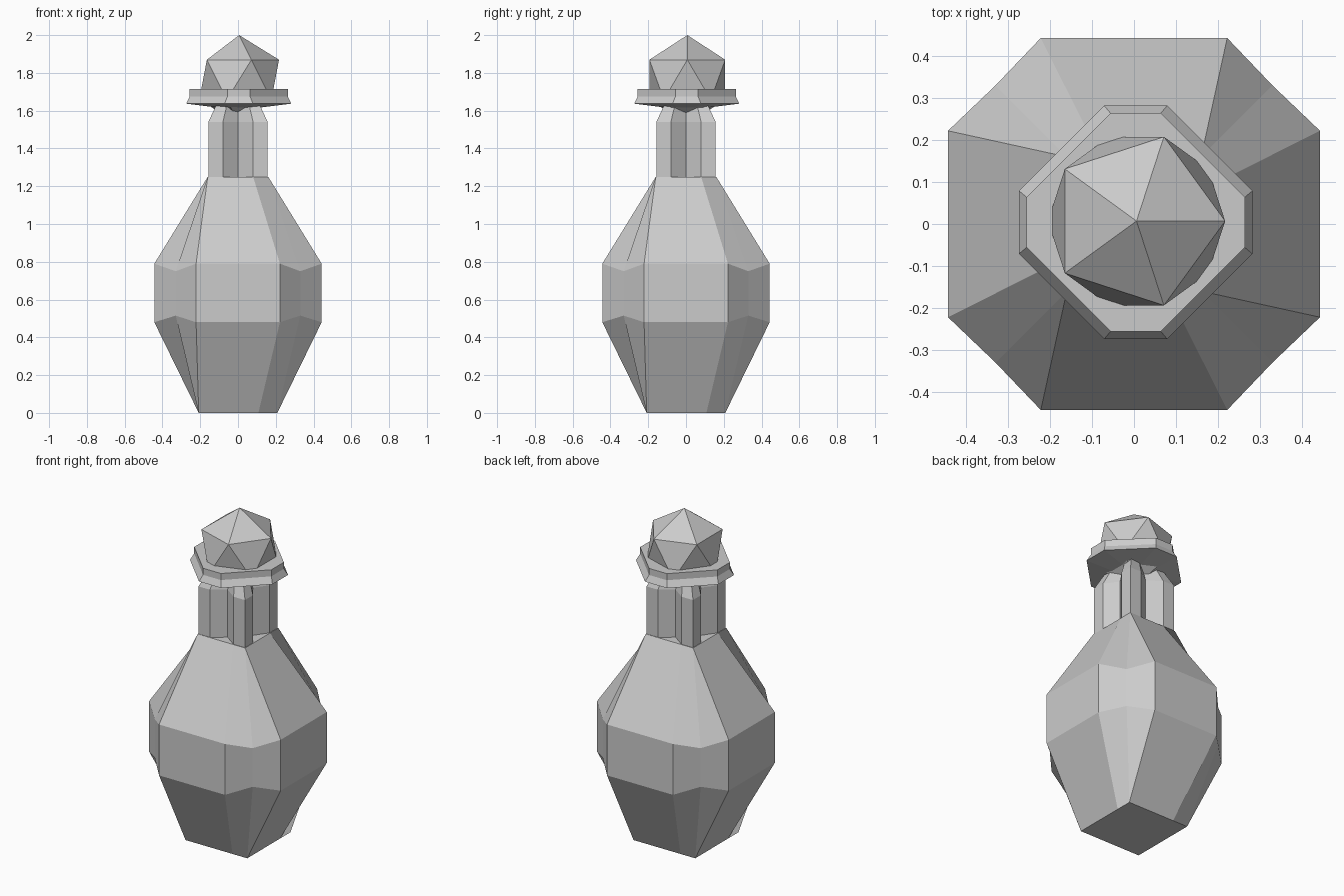
import bpy
import bmesh

if "Cube" in bpy.data.objects:
    bpy.data.objects.remove(bpy.data.objects["Cube"], do_unlink=True)

grey = bpy.data.materials.new("plain_grey")
grey.use_nodes = True
color = (0.6, 0.6, 0.6, 1)
grey.diffuse_color = color
grey.node_tree.nodes["Principled BSDF"].inputs["Base Color"].default_value = color


def finish(bm, name, location=(0, 0, 0)):
    """Turn a bmesh into a flat shaded object."""
    bmesh.ops.recalc_face_normals(bm, faces=bm.faces[:])
    mesh = bpy.data.meshes.new(name)
    bm.to_mesh(mesh)
    bm.free()
    mesh.materials.append(grey)
    obj = bpy.data.objects.new(name, mesh)
    obj.location = location
    bpy.context.collection.objects.link(obj)
    return obj


def ring(bm, quarter, scale=1):
    """Repeat one side's (x, y, z) points around four sides."""
    points = list(quarter)
    verts = []
    for side in range(4):
        verts += [bm.verts.new((x * scale, y * scale, z)) for x, y, z in points]
        points = [(-y, x, z) for x, y, z in points]
    return verts


def bridge(bm, low, high):
    n = len(low)
    for i in range(n):
        j = (i + 1) % n
        bm.faces.new((low[i], low[j], high[j], high[i]))


def square_to_belly(bm, square, belly):
    """Join a square with one extra point per side to the chamfered belly."""
    for side in range(4):
        a, b, mid = belly[3 * side:3 * side + 3]
        a_next = belly[(3 * side + 3) % 12]
        c, d = square[2 * side:2 * side + 2]
        c_next = square[(2 * side + 2) % 8]
        bm.faces.new((c, d, b, a))
        bm.faces.new((d, c_next, mid, b))
        bm.faces.new((c_next, a_next, mid))


# Body: square foot, chamfered belly, square shoulder
def belly_points(z, mid_z):
    return [(-0.222, -0.443, z), (0.222, -0.443, z), (0.33, -0.33, mid_z)]


bm = bmesh.new()
foot = ring(bm, [(-0.208, -0.208, 0), (0.108, -0.208, 0)])
belly_low = ring(bm, belly_points(0.48, 0.515))
belly_high = ring(bm, belly_points(0.79, 0.75))
shoulder = ring(bm, [(-0.16, -0.16, 1.25), (0.08, -0.16, 1.25)])
bm.faces.new(foot)
square_to_belly(bm, foot, belly_low)
bridge(bm, belly_low, belly_high)
square_to_belly(bm, shoulder, belly_high)
bm.faces.new(shoulder)
finish(bm, "bottle_body")


# Neck: square column with a groove down each side, tapered at the top
def neck_points(z):
    return [(-0.157, -0.157, z), (-0.08, -0.157, z), (0, -0.1, z), (0.08, -0.157, z)]


bm = bmesh.new()
levels = [ring(bm, neck_points(z), s) for z, s in ((1.25, 1), (1.54, 1), (1.625, 0.75))]
for low, high in zip(levels, levels[1:]):
    bridge(bm, low, high)
bm.faces.new(levels[-1])
finish(bm, "bottle_neck")

# Collar: flared octagonal plate with a shallow conical underside
bm = bmesh.new()
profile = ((0.1, 0.04, 1.615), (0.278, 0.075, 1.637), (0.26, 0.06, 1.675), (0.26, 0.06, 1.715))
levels = [ring(bm, [(-w, -r, z), (w, -r, z)]) for r, w, z in profile]
for low, high in zip(levels, levels[1:]):
    bridge(bm, low, high)
bm.faces.new(levels[0])
bm.faces.new(levels[-1])
finish(bm, "collar", (0.004, 0.004, 0))

# Stopper: faceted gem
bm = bmesh.new()
bmesh.ops.create_icosphere(bm, subdivisions=1, radius=0.236)
finish(bm, "stopper", (0.006, 0.007, 1.764))
